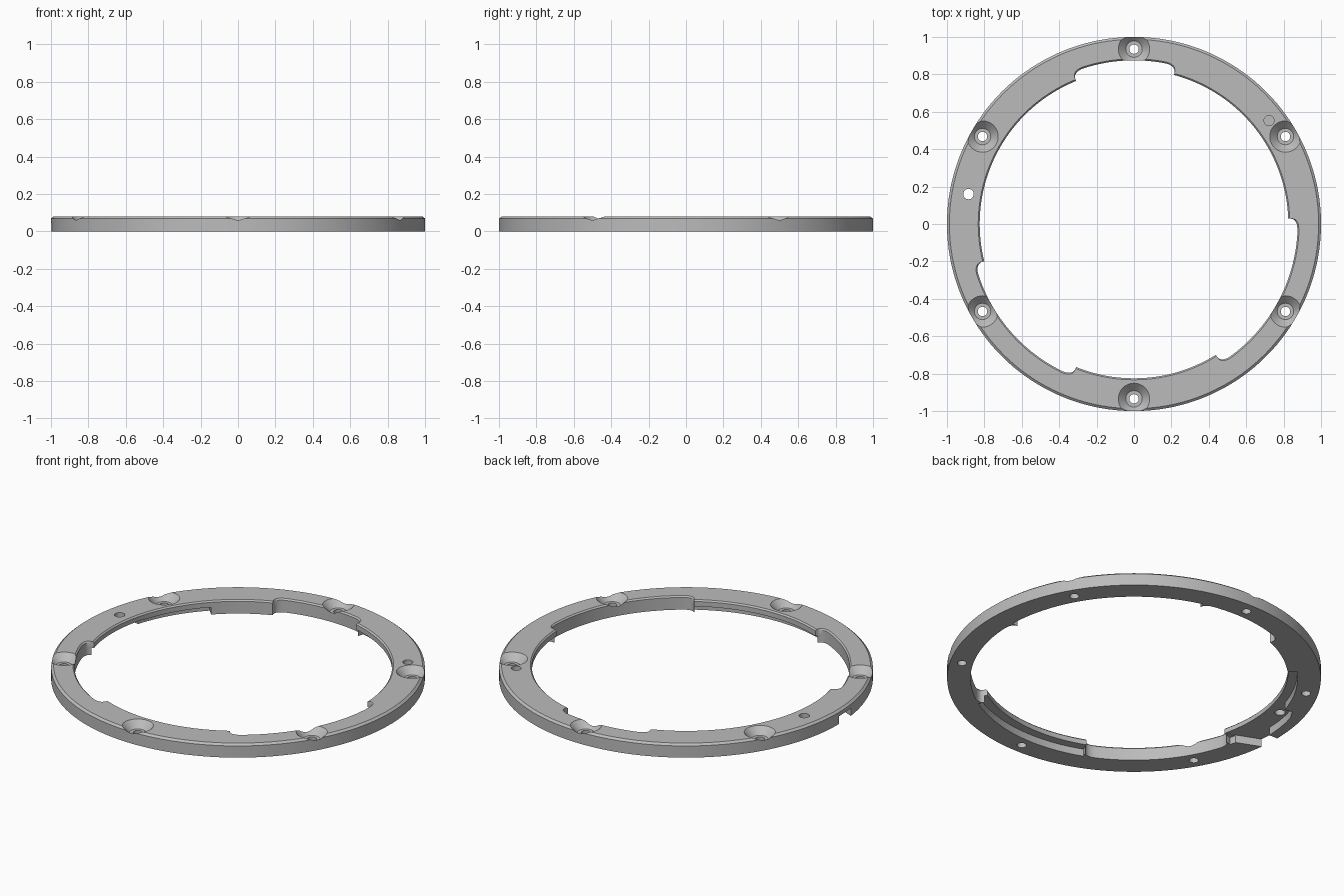
import bpy, bmesh, math

if "Cube" in bpy.data.objects:
    bpy.data.objects.remove(bpy.data.objects["Cube"])

R_TAB, R_IN, Z_LIP, H = 0.825, 0.875, 0.043, 0.08
TABS = [(2, 75), (112, 194), (248, 302)]      # bayonet lips, degrees
STOP = (112, 135)                             # full-height block under one lip
FILLET = 4.0

grey = bpy.data.materials.new("metal_grey")
grey.diffuse_color = (0.5, 0.5, 0.5, 1)
grey.use_nodes = True
grey.node_tree.nodes["Principled BSDF"].inputs["Base Color"].default_value = grey.diffuse_color


def new_object(name, bm):
    bmesh.ops.recalc_face_normals(bm, faces=bm.faces)
    mesh = bpy.data.meshes.new(name)
    bm.to_mesh(mesh)
    bm.free()
    ob = bpy.data.objects.new(name, mesh)
    bpy.context.collection.objects.link(ob)
    mesh.materials.append(grey)
    return ob


def recess_radius(a):
    """Inner radius between the lips, with a rounded corner at each lip end."""
    d = min(min(abs(a - e), 360 - abs(a - e)) for t in TABS for e in t)
    if d >= FILLET:
        return R_IN
    return R_IN - 0.035 * (1 - math.sqrt(1 - (1 - d / FILLET) ** 2))


# Ring stations: (angle, upper inner radius, lower inner radius)
ends = {e for t in TABS for e in t} | set(STOP)
angles = sorted({i * 2.0 for i in range(180)} | {float(e) for e in ends} |
                {e + s * k * 0.5 for e in ends for s in (-1, 1) for k in range(1, 8)})
angles = [a for a in angles if 0 <= a < 360]


def station(a, probe):
    in_tab = any(s < probe < e for s, e in TABS)
    top = R_TAB if in_tab else recess_radius(a)
    low = top if STOP[0] < probe < STOP[1] or not in_tab else R_IN
    return a, top, low


stations = []
for a in angles:
    before, after = station(a, a - 0.01), station(a, a + 0.01)
    stations.append(before)
    if before != after:
        stations.append(after)

# Ring body swept from the cross-section at each station
bm = bmesh.new()
loops = []
for a, top, low in stations:
    c, s = math.cos(math.radians(a)), math.sin(math.radians(a))
    section = [(1, 0), (1, 0.069), (0.987, H), (top + 0.008, H), (top, H - 0.008),
               (top, Z_LIP), (low, Z_LIP), (low, 0)]
    loops.append([bm.verts.new((r * c, r * s, z)) for r, z in section])
for i, p in enumerate(loops):
    q = loops[(i + 1) % len(loops)]
    for k in range(8):
        m = (k + 1) % 8
        bm.faces.new((p[k], q[k], q[m], p[m]))
bmesh.ops.remove_doubles(bm, verts=bm.verts, dist=1e-5)
bmesh.ops.dissolve_degenerate(bm, dist=1e-6, edges=bm.edges)
ring = new_object("mount_ring", bm)


def lathe(name, x, y, profile, n=32):
    """Solid of revolution with capped ends."""
    bm = bmesh.new()
    rings = [[bm.verts.new((x + r * math.cos(2 * math.pi * i / n),
                            y + r * math.sin(2 * math.pi * i / n), z))
              for i in range(n)] for r, z in profile]
    for p, q in zip(rings, rings[1:]):
        for i in range(n):
            j = (i + 1) % n
            bm.faces.new((p[i], p[j], q[j], q[i]))
    bm.faces.new(rings[0])
    bm.faces.new(rings[-1])
    return new_object(name, bm)


cutters = []
# Six countersunk screw holes
for k in range(6):
    a = math.radians(30 + 60 * k)
    cutters.append(lathe("screw_cutter", 0.935 * math.cos(a), 0.935 * math.sin(a),
                         [(0.025, -0.05), (0.025, 0.04), (0.044, 0.04), (0.124, 0.12)]))
# Lock pin hole and blind index hole
cutters.append(lathe("pin_cutter", -0.885, 0.16, [(0.028, -0.05), (0.028, 0.12)]))
cutters.append(lathe("index_cutter", 0.722, 0.553, [(0.027, 0.04), (0.027, 0.12)]))

# Underside lever pocket opening to the outer wall
pocket = [(-1.1, -0.115), (-0.993, -0.12), (-0.81, -0.195), (-0.7, -0.2), (-0.7, 0.23),
          (-0.88, 0.27), (-0.91, 0.22), (-0.927, 0.163), (-0.94, 0.08), (-0.945, 0.0),
          (-1.1, 0.0)]
bm = bmesh.new()
base = bm.faces.new([bm.verts.new((x, y, -0.05)) for x, y in pocket])
top = bmesh.ops.extrude_face_region(bm, geom=[base])
bmesh.ops.translate(bm, vec=(0, 0, 0.05 + Z_LIP + 0.003),
                    verts=[v for v in top["geom"] if isinstance(v, bmesh.types.BMVert)])
cutters.append(new_object("pocket_cutter", bm))

# Cut everything, then drop the cutters
bpy.context.view_layer.objects.active = ring
for ob in cutters:
    ob.hide_render = True
    mod = ring.modifiers.new("cut", 'BOOLEAN')
    mod.operation = 'DIFFERENCE'
    mod.solver = 'EXACT'
    mod.object = ob
    bpy.ops.object.modifier_apply(modifier=mod.name)
for ob in cutters:
    bpy.data.objects.remove(ob)

bpy.ops.object.select_all(action='DESELECT')
ring.select_set(True)
bpy.ops.object.shade_smooth_by_angle(angle=math.radians(30))
